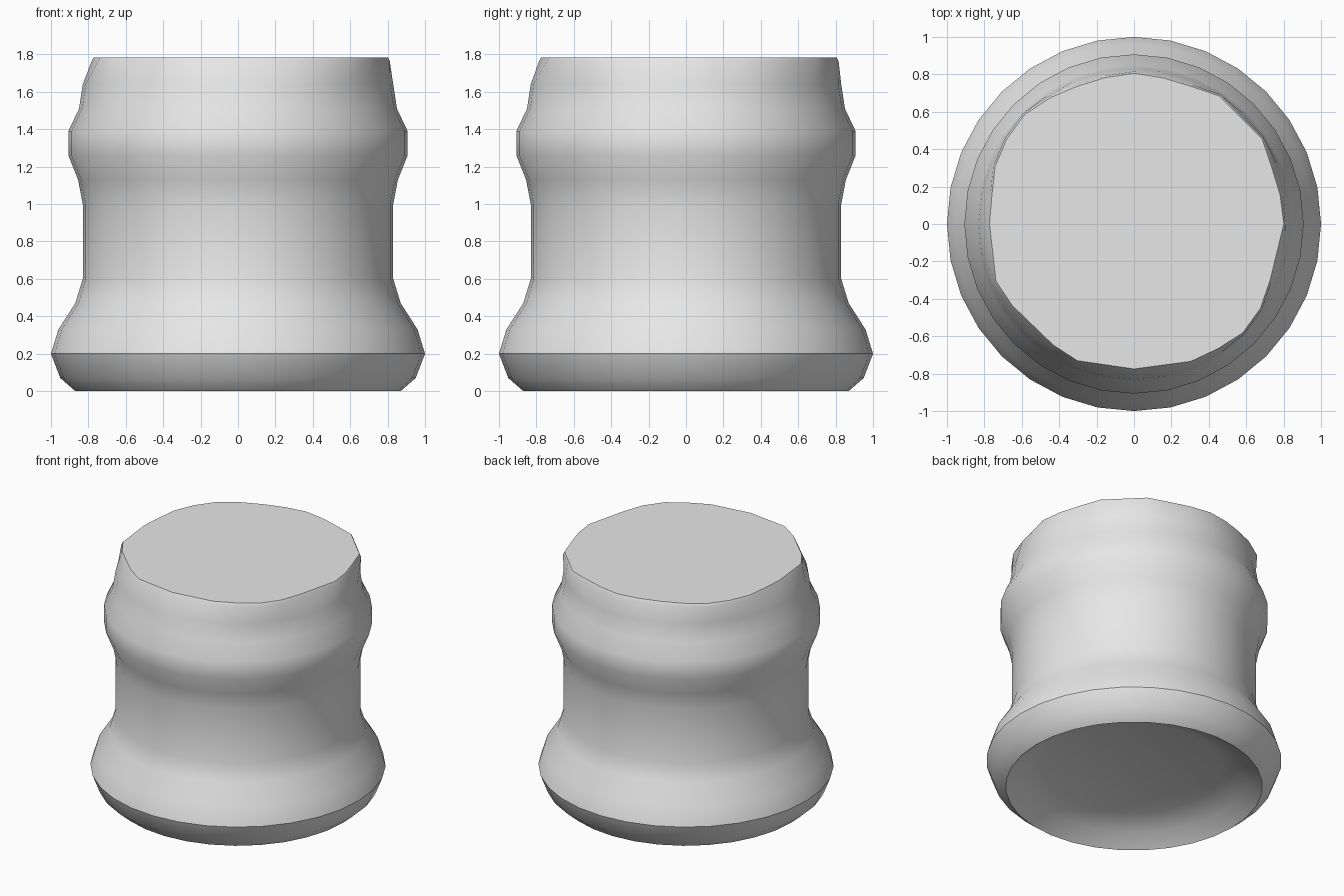
import bpy, bmesh, math

cube = bpy.data.objects.get("Cube")
if cube:
    bpy.data.objects.remove(cube, do_unlink=True)

SEGMENTS = 32

# One plain stone colour
stone = bpy.data.materials.new("light grey stone")
stone.use_nodes = True
colour = (0.8, 0.8, 0.8, 1)
stone.diffuse_color = colour
stone.node_tree.nodes["Principled BSDF"].inputs["Base Color"].default_value = colour

# Turned profile (radius, height): hollow underside, base bulge, shaft, collar, neck
PROFILE = [(0.6, 0.14), (0.76, 0.08), (0.87, 0.0), (0.95, 0.07), (1.0, 0.2),
           (0.96, 0.33), (0.87, 0.47), (0.83, 0.6), (0.83, 1.0), (0.855, 1.13),
           (0.907, 1.26), (0.907, 1.39), (0.85, 1.51), (0.83, 1.64)]

# Chipped top outline: corners as (angle in degrees, radius)
CORNERS = [(-154, 0.82), (-116, 0.81), (-90, 0.78), (-65, 0.81), (-46, 0.83),
           (-31, 0.82), (3.5, 0.82), (33, 0.83), (57, 0.83), (86.5, 0.82),
           (104, 0.805), (121, 0.816), (136, 0.835), (153, 0.83), (178.5, 0.78)]


def chipped_radius(angle):
    """Distance to the straight edge between the two nearest corners."""
    closed = CORNERS + [(CORNERS[0][0] + 360, CORNERS[0][1])]
    deg = math.degrees(angle)
    while deg < closed[0][0]:
        deg += 360
    while deg >= closed[-1][0]:
        deg -= 360
    for (a, ra), (b, rb) in zip(closed, closed[1:]):
        if a <= deg < b:
            s = lambda d: math.sin(math.radians(d))
            return ra * rb * s(b - a) / (ra * s(deg - a) + rb * s(b - deg))
    return 0.8


def ring(bm, radius_at, z):
    verts = []
    for i in range(SEGMENTS):
        a = math.tau * i / SEGMENTS
        r = radius_at(a)
        verts.append(bm.verts.new((r * math.cos(a), r * math.sin(a), z)))
    return verts


# Column drum: stack of rings, closed above and below
bm = bmesh.new()
rings = [ring(bm, lambda a, r=r: r, z) for r, z in PROFILE]
rings.append(ring(bm, lambda a: chipped_radius(a) + 0.005, 1.765))
rings.append(ring(bm, lambda a: chipped_radius(a) - 0.005, 1.785))
for low, high in zip(rings, rings[1:]):
    for i in range(SEGMENTS):
        j = (i + 1) % SEGMENTS
        bm.faces.new((low[i], low[j], high[j], high[i]))
bm.faces.new(rings[-1])
bm.faces.new(list(reversed(rings[0])))
bmesh.ops.recalc_face_normals(bm, faces=bm.faces)

mesh = bpy.data.meshes.new("column_drum")
bm.to_mesh(mesh)
bm.free()
mesh.materials.append(stone)
drum = bpy.data.objects.new("column_drum", mesh)
bpy.context.collection.objects.link(drum)

# Smooth curves, crisp rims
bpy.ops.object.select_all(action='DESELECT')
drum.select_set(True)
bpy.context.view_layer.objects.active = drum
bpy.ops.object.shade_smooth_by_angle(angle=math.radians(31))
